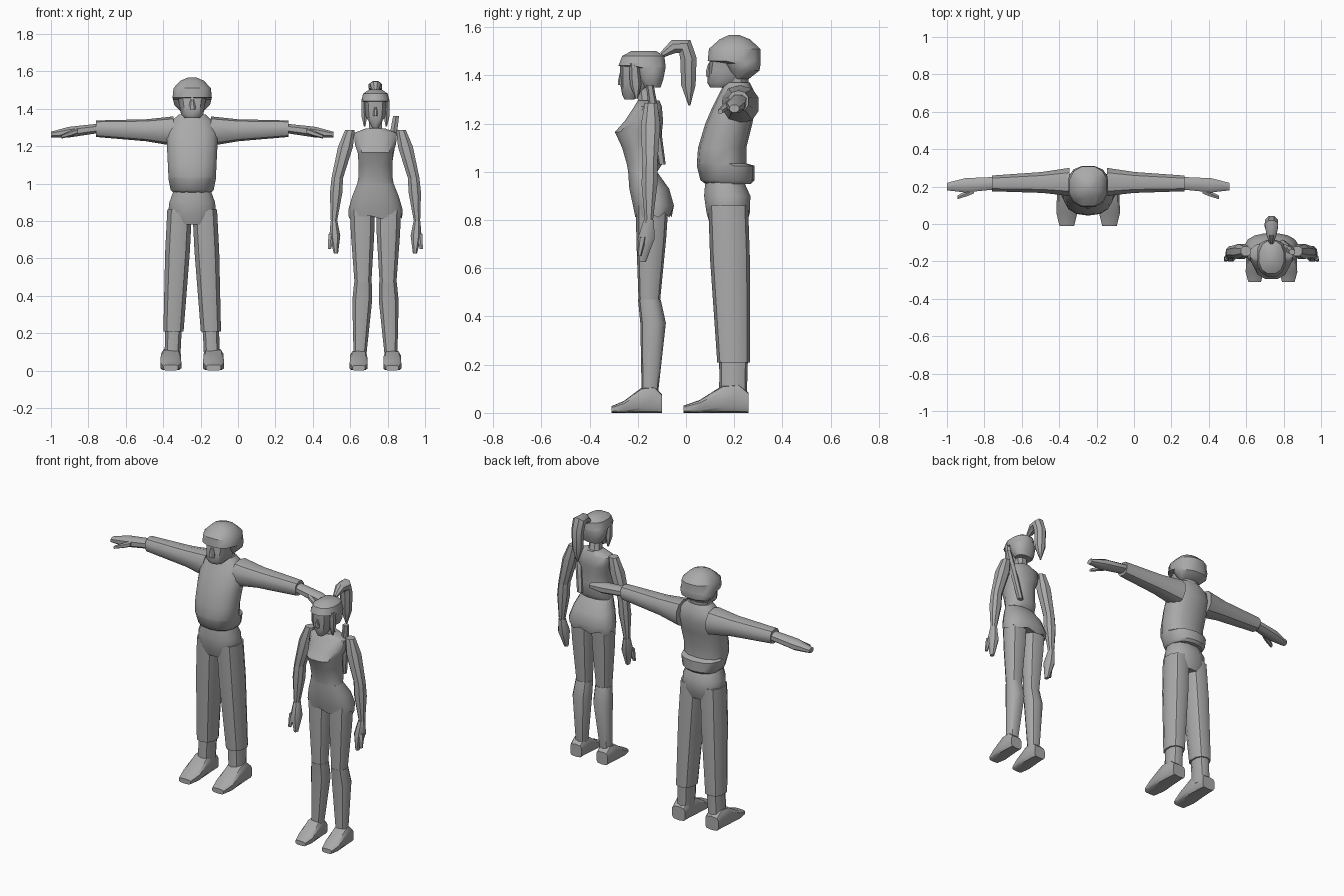
import bpy
import bmesh
from math import cos, sin, pi, radians, copysign
from mathutils import Vector

default_cube = bpy.data.objects.get("Cube")
if default_cube:
    bpy.data.objects.remove(default_cube, do_unlink=True)

grey = bpy.data.materials.new("plain_grey")
grey.use_nodes = True
grey.diffuse_color = (.4, .4, .4, 1)
grey.node_tree.nodes["Principled BSDF"].inputs["Base Color"].default_value = grey.diffuse_color

MAN = -.245
WOMAN = .735
RIGHTWARD = Vector((1, 0, 0))
FORWARD = Vector((0, 1, 0))
UPWARD = Vector((0, 0, 1))


def oval(sides, power):
    """Unit ring; a low power gives a boxier outline."""
    ring = []
    for i in range(sides):
        angle = 2 * pi * (i + .5) / sides
        ring.append((copysign(abs(cos(angle)) ** power, cos(angle)),
                     copysign(abs(sin(angle)) ** power, sin(angle))))
    widest = max(u for u, v in ring)
    tallest = max(v for u, v in ring)
    return [(u / widest, v / tallest) for u, v in ring]


def loft(name, sections, sides=10, power=.85, ragged=0):
    """Bridge ovals, each given by its middle and two half-axis vectors."""
    bm = bmesh.new()
    loops = []
    for middle, across, along in sections:
        loops.append([bm.verts.new(middle + u * across + v * along)
                      for u, v in oval(sides, power)])
    for vert in loops[0][::2]:
        vert.co.z -= ragged
    for low, high in zip(loops, loops[1:]):
        for i in range(sides):
            j = (i + 1) % sides
            bm.faces.new((low[i], low[j], high[j], high[i]))
    bm.faces.new(loops[0])
    bm.faces.new(loops[-1])
    bmesh.ops.recalc_face_normals(bm, faces=bm.faces)
    mesh = bpy.data.meshes.new(name)
    bm.to_mesh(mesh)
    bm.free()
    mesh.materials.append(grey)
    obj = bpy.data.objects.new(name, mesh)
    bpy.context.collection.objects.link(obj)
    bpy.ops.object.select_all(action="DESELECT")
    obj.select_set(True)
    bpy.context.view_layer.objects.active = obj
    bpy.ops.object.shade_smooth_by_angle(angle=radians(40))


def body(name, centre, rows, **options):
    """Upright symmetric part: height, half width, front, back."""
    loft(name, [(Vector((centre, (front + back) / 2, height)),
                 RIGHTWARD * width, FORWARD * (back - front) / 2)
                for height, width, front, back in rows], **options)


def limb(name, centre, start, end, sizes, depth=1, swell=.35, bow=0,
         sideways=False, side=1, sides=8):
    """Three-ring part between two joints, thickest at the swell."""
    belly = start.lerp(end, swell) + FORWARD * bow
    across, along = (FORWARD, UPWARD) if sideways else (RIGHTWARD, FORWARD)
    sections = []
    for joint, size in zip((start, belly, end), sizes):
        middle = Vector((centre + side * joint.x, joint.y, joint.z))
        sections.append((middle, across * size, along * size * depth))
    loft(name, sections, sides=sides)


def pair(name, *arguments, **options):
    """The same limb on both sides of a figure."""
    for label, side in (("left", 1), ("right", -1)):
        limb(label + "_" + name, *arguments, side=side, **options)


def shoes(name, centre, offset, toe, heel, width, height):
    """Flat-soled wedges rising from the toe to the ankle."""
    profile = ((0, .25, .7), (.25, .45, 1), (.6, .95, .95), (.85, 1, .85), (1, .7, .8))
    for label, side in (("left", 1), ("right", -1)):
        sections = []
        for along, rise, spread in profile:
            half = height * rise / 2
            middle = Vector((centre + side * offset, toe + (heel - toe) * along, half))
            sections.append((middle, RIGHTWARD * width * spread, UPWARD * half))
        loft(label + "_" + name, sections, power=.5)


# Man: shirt with a bunched hem at the back, and trousers
body("man_shirt", MAN, [
    (.95, .1, .08, .27), (.965, .115, .06, .285), (1.025, .127, .045, .285),
    (1.035, .127, .045, .25), (1.1, .13, .05, .25), (1.2, .135, .08, .275),
    (1.27, .137, .11, .29), (1.33, .115, .14, .285), (1.37, .07, .16, .265)], sides=14)
body("man_trouser_seat", MAN, [
    (.78, .09, .1, .25), (.83, .13, .085, .265),
    (.9, .122, .075, .267), (.96, .1, .08, .24)], sides=12)
hip = Vector((.067, .175, .86))
cuff = Vector((.1, .197, .21))
sole = Vector((.107, .195, .05))
pair("man_trouser_leg", MAN, hip, cuff, (.066, .066, .054), depth=1.25, sides=10)
pair("man_trouser_cuff", MAN, cuff, sole, (.044, .043, .043), depth=1.35, sides=10)
shoes("man_shoe", MAN, .114, toe=-.01, heel=.26, width=.056, height=.12)

# Man: sleeves, hands and thumbs
shoulder = Vector((.1, .225, 1.28))
sleeve_end = Vector((.515, .217, 1.293))
fingertip = Vector((.755, .2, 1.262))
thumb_root = Vector((.61, .18, 1.28))
thumb_tip = Vector((.7, .142, 1.25))
pair("man_sleeve", MAN, shoulder, sleeve_end, (.075, .056, .042),
     depth=1.05, sideways=True, sides=10)
pair("man_hand", MAN, sleeve_end, fingertip, (.034, .038, .02),
     depth=.75, swell=.6, sideways=True)
pair("man_thumb", MAN, thumb_root, thumb_tip, (.016, .016, .01), sideways=True, sides=6)

# Man: neck, face, nose and hair
body("man_neck", MAN, [(1.34, .06, .16, .26), (1.42, .06, .16, .26)])
body("man_face", MAN, [
    (1.35, .04, .1, .19), (1.37, .06, .088, .24),
    (1.42, .068, .092, .27), (1.48, .08, .1, .28)])
limb("man_nose", MAN, Vector((0, .1, 1.395)), Vector((0, .1, 1.45)), (.018, .018, .008))
body("man_hair", MAN, [
    (1.385, .06, .19, .26), (1.42, .095, .17, .305), (1.45, .103, .15, .31),
    (1.46, .105, .09, .31), (1.51, .1, .095, .308),
    (1.55, .062, .14, .265), (1.568, .02, .18, .22)], sides=12)

# Woman: fitted top, shorts with a ragged hem
body("woman_top", WOMAN, [
    (1, .097, -.24, -.12), (1.03, .092, -.245, -.1), (1.1, .09, -.265, -.1),
    (1.165, .095, -.295, -.1), (1.21, .11, -.255, -.095),
    (1.27, .115, -.215, -.1), (1.295, .05, -.2, -.11)], sides=12)
body("woman_shorts", WOMAN, [
    (.83, .142, -.21, -.06), (.86, .145, -.22, -.05),
    (.93, .125, -.235, -.07), (1, .097, -.24, -.12)], sides=16, ragged=.02)

# Woman: legs and shoes
hip = Vector((.07, -.14, .86))
knee = Vector((.067, -.152, .47))
ankle = Vector((.083, -.15, .08))
pair("woman_thigh", WOMAN, hip, knee, (.067, .062, .045), sides=10)
pair("woman_calf", WOMAN, knee, ankle, (.047, .053, .034), swell=.25, bow=.015, sides=10)
shoes("woman_shoe", WOMAN, .09, toe=-.31, heel=-.1, width=.048, height=.11)

# Woman: arms and hands
shoulder = Vector((.137, -.145, 1.285))
elbow = Vector((.204, -.15, 1.03))
wrist = Vector((.222, -.154, .8))
fingertip = Vector((.211, -.18, .625))
thumb_root = Vector((.235, -.18, .73))
thumb_tip = Vector((.245, -.194, .65))
pair("woman_upper_arm", WOMAN, shoulder, elbow, (.026, .04, .031))
pair("woman_forearm", WOMAN, elbow, wrist, (.031, .033, .017))
pair("woman_hand", WOMAN, wrist, fingertip, (.018, .029, .011), depth=1.2, swell=.45)
pair("woman_thumb", WOMAN, thumb_root, thumb_tip, (.016, .014, .008), sides=6)

# Woman: neck, face, nose, hair cap and side locks
body("woman_neck", WOMAN, [
    (1.27, .042, -.2, -.115), (1.3, .034, -.2, -.13), (1.38, .034, -.21, -.14)], sides=8)
body("woman_face", WOMAN, [
    (1.3, .018, -.255, -.215), (1.32, .03, -.265, -.18),
    (1.36, .052, -.272, -.14), (1.45, .06, -.275, -.12)])
limb("woman_nose", WOMAN, Vector((0, -.27, 1.36)), Vector((0, -.27, 1.41)), (.012, .012, .005))
body("woman_hair", WOMAN, [
    (1.35, .055, -.18, -.105), (1.38, .07, -.2, -.095), (1.43, .076, -.22, -.085),
    (1.44, .076, -.28, -.085), (1.48, .066, -.265, -.09), (1.502, .035, -.225, -.125)], sides=12)
lock_top = Vector((.062, -.215, 1.45))
lock_tip = Vector((.058, -.205, 1.305))
pair("woman_hair_lock", WOMAN, lock_top, lock_tip, (.013, .016, .004),
     depth=1.5, swell=.6, sides=6)

# Woman: ponytail arching back and down to a point
path = [(-.1, 1.485, .012), (-.05, 1.52, .028), (-.005, 1.52, .036),
        (.01, 1.47, .034), (.01, 1.36, .03), (.014, 1.275, .004)]
points = [Vector((WOMAN, y, z)) for y, z, radius in path]
tail = []
for k, point in enumerate(points):
    heading = points[min(k + 1, len(points) - 1)] - points[max(k - 1, 0)]
    radius = path[k][-1]
    tail.append((point, RIGHTWARD * radius, heading.normalized().cross(RIGHTWARD) * radius))
loft("woman_ponytail", tail, sides=8, power=1)

# Woman: slim holder slung over the left shoulder
limb("woman_back_holder", WOMAN, Vector((.11, -.15, 1.36)), Vector((.06, -.1, 1.03)),
     (.016, .02, .016), sides=6)
